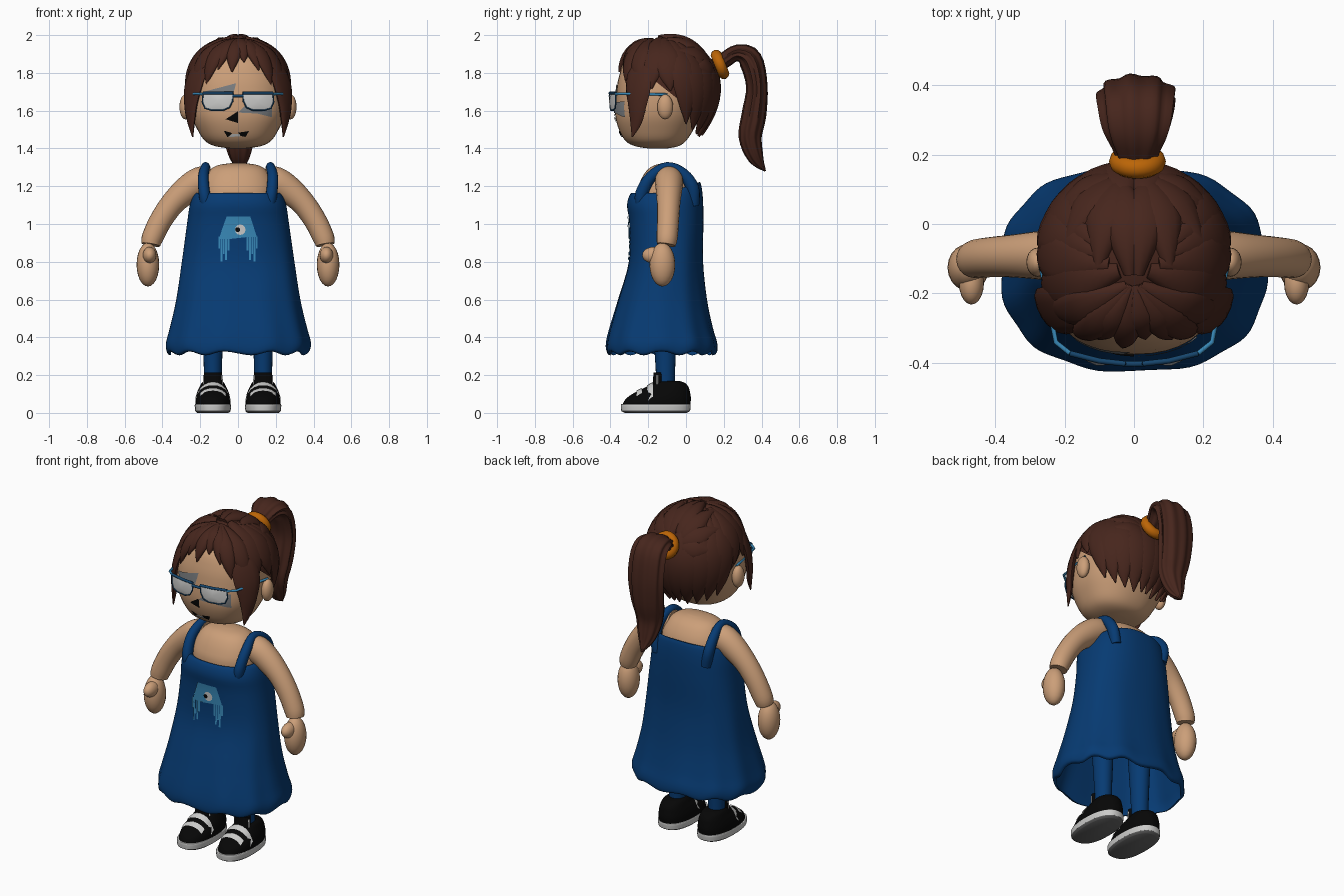
import bpy, bmesh, math
from math import sin, cos, pi, radians
from mathutils import Vector, Matrix
from mathutils.bvhtree import BVHTree

if "Cube" in bpy.data.objects:
    bpy.data.objects.remove(bpy.data.objects["Cube"])


def material(name, *rgb):
    m = bpy.data.materials.new(name)
    m.use_nodes = True
    m.diffuse_color = (*rgb, 1)
    m.node_tree.nodes["Principled BSDF"].inputs["Base Color"].default_value = (*rgb, 1)
    return m


SKIN = material("skin", .6, .345, .19)
HAIR = material("brown_hair", .062, .019, .012)
BLUE = material("dress_blue", .002, .043, .17)
PRINT = material("light_blue", .04, .25, .48)
FRAME = material("glasses_blue", .008, .06, .15)
ORANGE = material("orange", .5, .13, .002)
BLACK = material("black", .002, .002, .002)
WHITE = material("off_white", .6, .6, .59)
GREY = material("grey", .2, .21, .22)
TREAD = material("tread_grey", .13, .13, .13)
X, Y = Vector((1, 0, 0)), Vector((0, 1, 0))
SIDES = (("left", 1), ("right", -1))


def finish(bm, name, mat):
    bmesh.ops.recalc_face_normals(bm, faces=bm.faces)
    me = bpy.data.meshes.new(name)
    bm.to_mesh(me)
    bm.free()
    me.materials.append(mat)
    ob = bpy.data.objects.new(name, me)
    bpy.context.collection.objects.link(ob)
    return ob


def skin_rings(name, rings, mat, caps=(True, True)):
    bm = bmesh.new()
    vs = [[bm.verts.new(p) for p in r] for r in rings]
    n = len(vs[0])
    for a, b in zip(vs, vs[1:]):
        for i in range(n):
            bm.faces.new((a[i], a[(i + 1) % n], b[(i + 1) % n], b[i]))
    for use, r in zip(caps, (vs[0], vs[-1])):
        if use:
            bm.faces.new(r)
    return finish(bm, name, mat)


def smooth_path(rows, sub=4):
    """Catmull-Rom interpolation of equal-length rows."""
    out = []
    for i in range(len(rows) - 1):
        a, b, c, d = (rows[max(0, min(len(rows) - 1, i + k))] for k in (-1, 0, 1, 2))
        for j in range(sub):
            t = j / sub
            out.append([q + .5 * t * (r - p + t * (2*p - 5*q + 4*r - s + t * (3*(q - r) + s - p)))
                        for p, q, r, s in zip(a, b, c, d)])
    return out + [list(rows[-1])]


def loft(name, rows, mat, cx=0, power=2.3, n=40, caps=(True, True), warp=None):
    """Rows of height, half width, front y, back y."""
    rings = []
    for z, rx, yf, yb in smooth_path(rows):
        ring = []
        for i in range(n):
            a = 2 * pi * i / n
            sx, sy = (math.copysign(abs(v) ** (2 / power), v) for v in (cos(a), sin(a)))
            p = Vector((rx * sx, (yf + yb) / 2 + (yb - yf) / 2 * sy, z))
            p = warp(p, a) if warp else p
            ring.append(p + X * cx)
        rings.append(ring)
    return skin_rings(name, rings, mat, caps)


def sweep(name, rows, mat, out, n=12, groove=0, sub=4):
    """Rows of x, y, z, half width, half thickness; out gives the thickness direction."""
    rows = smooth_path(rows, sub) if sub > 1 else rows
    pts = [Vector(r[:3]) for r in rows]
    rings = []
    for i, (p, r) in enumerate(zip(pts, rows)):
        t = (pts[min(i + 1, len(pts) - 1)] - pts[max(i - 1, 0)]).normalized()
        o = out(p, t)
        o = (o - t * o.dot(t)).normalized()
        b = t.cross(o)
        ring = []
        for k in range(n):
            a = 2 * pi * k / n
            g = 1 + groove * cos(9 * a)
            ring.append(p + b * (max(r[3], .003) * g * cos(a)) + o * (max(r[4], .003) * g * sin(a)))
        rings.append(ring)
    return skin_rings(name, rings, mat)


def ball(name, loc, radii, mat, seg=20):
    bm = bmesh.new()
    bmesh.ops.create_uvsphere(bm, u_segments=seg, v_segments=seg // 2 + 2, radius=1,
                              matrix=Matrix.Translation(loc) @ Matrix.Diagonal((*radii, 1)))
    return finish(bm, name, mat)


def decal(name, target, poly, mat, axis="y", lift=.004):
    """Thin painted patch dropped on a surface from the front or from above."""
    tree = BVHTree.FromObject(target, bpy.context.evaluated_depsgraph_get())
    bm = bmesh.new()
    front = axis == "y"
    bm.faces.new([bm.verts.new((a, -2, b) if front else (a, b, 2)) for a, b in poly])
    bmesh.ops.triangulate(bm, faces=bm.faces)
    bmesh.ops.subdivide_edges(bm, edges=bm.edges, cuts=7, use_grid_fill=True)
    ray, missed = Vector((0, 1, 0) if front else (0, 0, -1)), []
    for v in bm.verts:
        hit, nor = tree.ray_cast(v.co, ray)[:2]
        if hit is None:
            missed.append(v)
        else:
            v.co = hit - ray * lift + nor * (lift / 2 if nor.dot(ray) < 0 else -lift / 2)
    bmesh.ops.delete(bm, geom=missed, context="VERTS")
    return finish(bm, name, mat)


def wire(name, pts, radius, mat, cyclic=False):
    cu = bpy.data.curves.new(name, "CURVE")
    cu.dimensions, cu.bevel_depth, cu.bevel_resolution = "3D", radius, 2
    sp = cu.splines.new("POLY")
    sp.points.add(len(pts) - 1)
    for q, p in zip(sp.points, pts):
        q.co = (*p, 1)
    sp.use_cyclic_u = cyclic
    cu.materials.append(mat)
    bpy.context.collection.objects.link(bpy.data.objects.new(name, cu))


# Head and ears
head = loft("head", [(1.4, .04, -.2, -.1), (1.412, .12, -.27, -.04), (1.44, .175, -.32, 0), (1.5, .215, -.355, .04),
                     (1.58, .25, -.375, .08), (1.68, .262, -.37, .12), (1.78, .25, -.355, .12),
                     (1.88, .19, -.31, .08), (1.95, .08, -.18, .0)], SKIN)
for side, s in SIDES:
    ball(side + "_ear", (s * .278, -.11, 1.62), (.032, .042, .066), SKIN)

# Painted face
for name, poly, mat in (
        ("eye_patch_right", [(-.18, 1.7), (-.01, 1.745), (-.03, 1.67), (-.16, 1.66)], GREY),
        ("eye_patch_left", [(0, 1.59), (.1, 1.585), (.18, 1.565), (.18, 1.65), (.05, 1.64)], GREY),
        ("nose_mark", [(-.065, 1.555), (0, 1.597), (0, 1.535)], BLACK),
        ("mouth_right", [(-.075, 1.495), (-.055, 1.46), (-.03, 1.482)], BLACK),
        ("mouth_left", [(.0, 1.484), (.058, 1.493), (.04, 1.462), (.015, 1.467)], BLACK),
        ("teeth", [(-.05, 1.462), (.012, 1.464), (.01, 1.478), (-.03, 1.478)], WHITE)):
    decal(name, head, poly, mat)


# Glasses
def bow(x, z):
    return (x, -.403 + .9 * x * x, z)


for side, s in SIDES:
    rim = [bow(s * x, z) for x, z in ((.025, 1.688), (.11, 1.695), (.185, 1.692), (.189, 1.645), (.175, 1.613),
                                      (.14, 1.602), (.08, 1.602), (.045, 1.617), (.028, 1.65))]
    wire(side + "_rim", rim, .004, FRAME, True)
    wire(side + "_brow_bar", [bow(s * x, 1.693) for x in (.025, .1, .185)], .008, FRAME)
    bm = bmesh.new()
    hub = bm.verts.new((s * .107, -.408, 1.648))
    edge = [bm.verts.new(p) for p in rim]
    for a, b in zip(edge, edge[1:] + edge[:1]):
        bm.faces.new((a, b, hub))
    finish(bm, side + "_lens", WHITE)
    wire(side + "_temple", [bow(s * .185, 1.688), (s * .225, -.34, 1.69), (s * .272, -.1, 1.685)], .007, PRINT)
wire("glasses_bridge", [bow(x, 1.678) for x in (-.03, 0, .03)], .008, FRAME)

# Hair cap, cut on a slope from forehead to nape
CENTRE, RADII = Vector((0, -.1, 1.715)), Vector((.275, .268, .275))
cap = ball("hair_cap", CENTRE, RADII * .98, HAIR, 40)
bm = bmesh.new()
bm.from_mesh(cap.data)
bmesh.ops.bisect_plane(bm, geom=bm.verts[:] + bm.edges[:] + bm.faces[:], plane_co=(0, -.37, 1.92),
                       plane_no=(0, .79, 1), clear_inner=True)
bm.to_mesh(cap.data)
bm.free()


# Hair locks that lie on the cap, each rising gently out of it at the root
def aim(az, el):
    a, e = radians(az), radians(el)
    return Vector((sin(a) * cos(e), -cos(a) * cos(e), sin(e)))


def lock(name, start, end, width, thick=.024, drop=0, bulge=0, tip=.98):
    rows = []
    for i in range(15):
        t = i / 14
        p = CENTRE + RADII * aim(*start).slerp(aim(*end), t) * (.94 + (tip - .94) * min(1, 2.2 * t) + bulge * sin(pi * t))
        p.z -= drop * t ** 4
        w = width * min(1, .3 + 1.5 * t) * (1 - t ** 4)
        rows.append((*p, w, thick * (1 - .7 * t ** 3)))
    sweep(name, rows, HAIR, lambda p, t: p - CENTRE, sub=1)


for i, (az, el, w) in enumerate(((-58, 4, .06), (-37, 5, .05), (-24, 22, .042), (-7, 19, .045), (8, 31, .045),
                                 (25, 21, .042), (39, 4, .05), (58, 4, .06))):
    lock(f"bang_{i}", (az / 4, 72), (az, el), w, bulge=.045 if abs(az) < 45 else .02, tip=1.0)
for side, s in SIDES:
    for i, (a0, a1, e1) in enumerate(((50, 72, 0), (75, 94, -2), (95, 116, -30), (112, 130, -38),
                                      (130, 145, -44), (148, 161, -48), (168, 175, -46))):
        lock(f"{side}_hair_lock_{i}", (s * a0, 78 - 4 * i), (s * a1, e1), .08, .026, .05 if i > 1 else 0)
    for i, (a0, e0) in enumerate(((15, 80), (80, 68), (105, 45), (125, 22))):
        lock(f"{side}_swept_lock_{i}", (s * a0, e0), (s * 172, 30 - 2 * i), .065, .03)
    sweep(side + "_temple_lock", [(s * x, y, z, w, h) for x, y, z, w, h in (
        (.13, -.23, 1.9, .06, .016), (.2, -.245, 1.82, .075, .02), (.238, -.252, 1.72, .078, .022),
        (.25, -.258, 1.62, .055, .02), (.247, -.265, 1.54, .035, .015), (.24, -.285, 1.46, .003, .003))],
        HAIR, lambda p, t: p - CENTRE)

# Ponytail and its tie
sweep("ponytail", [(.008, y, z, w, h) for y, z, w, h in (
    (.13, 1.82, .05, .04), (.2, 1.865, .06, .04), (.27, 1.905, .092, .042), (.34, 1.87, .106, .06),
    (.375, 1.73, .11, .054), (.36, 1.58, .1, .062), (.34, 1.46, .08, .058), (.37, 1.35, .05, .04),
    (.42, 1.28, .004, .004))], HAIR, lambda p, t: t.cross(X), n=54, groove=.07)
bpy.ops.mesh.primitive_torus_add(location=(.01, .18, 1.845), rotation=(radians(-68), 0, 0), major_radius=.052,
                                 minor_radius=.03, major_segments=28, minor_segments=10)
tie = bpy.context.object
tie.name = "hair_tie"
tie.data.materials.append(ORANGE)

# Upper body
loft("chest", [(1.0, .2, -.25, .05), (1.15, .2, -.262, .055), (1.22, .19, -.245, .045),
               (1.28, .155, -.21, .01), (1.31, .11, -.17, -.03), (1.322, .04, -.12, -.07)], SKIN)


# Dress with soft folds and a scalloped hem
def folds(p, a):
    low = max(0, (1.0 - p.z) / .68)
    k = 1 + .012 * low * cos(11 * a + .6)
    top = max(0, (p.z - 1.05) / .1)
    lift = top * .05 * max(0, (p.y + .1) / .17) + .01 * low ** 6 * cos(11 * a)
    return Vector((p.x * k, (p.y + .12) * k - .12, p.z + lift))


dress = loft("dress", [(1.13, .18, -.25, .04), (1.16, .205, -.272, .06), (1.158, .23, -.295, .078),
                       (1.1, .255, -.312, .09), (1.0, .27, -.3, .092), (.8, .298, -.303, .09),
                       (.6, .328, -.36, .11), (.45, .362, -.405, .14), (.37, .382, -.423, .162),
                       (.325, .377, -.422, .163), (.315, .36, -.405, .145)],
             BLUE, power=2.4, n=88, caps=(False, False), warp=folds)
for side, s in SIDES:
    sweep(side + "_strap", [(s * x, y, z, w, h) for x, y, z, w, h in (
        (.165, -.235, 1.09, .03, .03), (.178, -.235, 1.16, .034, .03), (.184, -.185, 1.25, .03, .028),
        (.172, -.1, 1.3, .028, .024), (.182, -.015, 1.265, .03, .027), (.182, .035, 1.19, .034, .03),
        (.165, .04, 1.1, .03, .03))], BLUE, lambda p, t: X, n=16)

# Dress print with a fringed lower edge
decal("print_top", dress, [(-.06, 1.04), (.065, 1.04), (.075, .99), (.1, .93), (.04, .93), (.02, .945),
                           (-.02, .945), (-.05, .92), (-.1, .92), (-.085, .97)], PRINT)
for side, s in SIDES:
    for i, drop in enumerate((.07, .12, .09, .13, .06)):
        x = s * (.046 + .012 * i)
        decal(f"print_fringe_{side}_{i}", dress, [(x, .935), (x + s * .01, .935), (x + s * .01, .93 - drop),
                                                  (x, .93 - drop)], PRINT)
for name, r, x0, mat, lift in (("disc", .028, .012, WHITE, .006), ("dot", .013, -.002, BLACK, .009)):
    decal("print_" + name, dress, [(x0 + r * cos(k * pi / 6), .97 + r * sin(k * pi / 6)) for k in range(12)], mat,
          lift=lift)

for side, s in SIDES:
    # Arm and hand
    sweep(side + "_arm", [(s * x, y, z, w, h) for x, y, z, w, h in (
        (.14, -.09, 1.235, .07, .065), (.2, -.09, 1.225, .078, .075), (.27, -.09, 1.18, .074, .07),
        (.345, -.092, 1.11, .064, .062), (.408, -.095, 1.02, .06, .058), (.452, -.1, .93, .057, .056),
        (.462, -.105, .89, .05, .05))], SKIN, lambda p, t: Y, n=20)
    ball(side + "_hand", (s * .477, -.125, .785), (.06, .068, .116), SKIN)
    ball(side + "_thumb", (s * .468, -.17, .835), (.036, .062, .044), SKIN)
    # Leg, tongue and shoe
    cx = s * .133
    loft(side + "_leg", [(.13, .046, -.155, -.06), (.3, .05, -.165, -.055), (.65, .065, -.19, -.04)], BLUE, cx, 2, 20)
    loft(side + "_tongue", [(.12, .05, -.178, -.12), (.215, .048, -.172, -.12)], BLACK, cx, 2.4, 20)
    loft(side + "_tongue_lining", [(.12, .053, -.164, -.14), (.2, .052, -.162, -.14)], WHITE, cx, 2.4, 20)
    loft(side + "_tread", [(0, .083, -.325, .005), (.008, .092, -.34, .019), (.014, .094, -.343, .022)],
         TREAD, cx, 2.4)
    loft(side + "_sole", [(.012, .094, -.343, .022), (.042, .096, -.345, .025), (.046, .09, -.34, .02)],
         WHITE, cx, 2.4)
    shoe = loft(side + "_shoe", [(.04, .092, -.338, .022), (.075, .092, -.318, .026), (.105, .085, -.275, .022),
                                 (.135, .072, -.215, .014), (.158, .06, -.175, -.005), (.168, .045, -.155, -.03)],
                BLACK, cx, 2.2)
    for i, y in enumerate((-.262, -.205)):
        decal(f"{side}_shoe_stripe_{i}", shoe, [(cx - .09, y + .03), (cx - .09, y), (cx + .09, y), (cx + .09, y + .03)],
              WHITE, "z")

for ob in bpy.context.scene.objects:
    ob.select_set(ob.type == "MESH")
bpy.context.view_layer.objects.active = head
bpy.ops.object.shade_smooth_by_angle(angle=radians(50))
